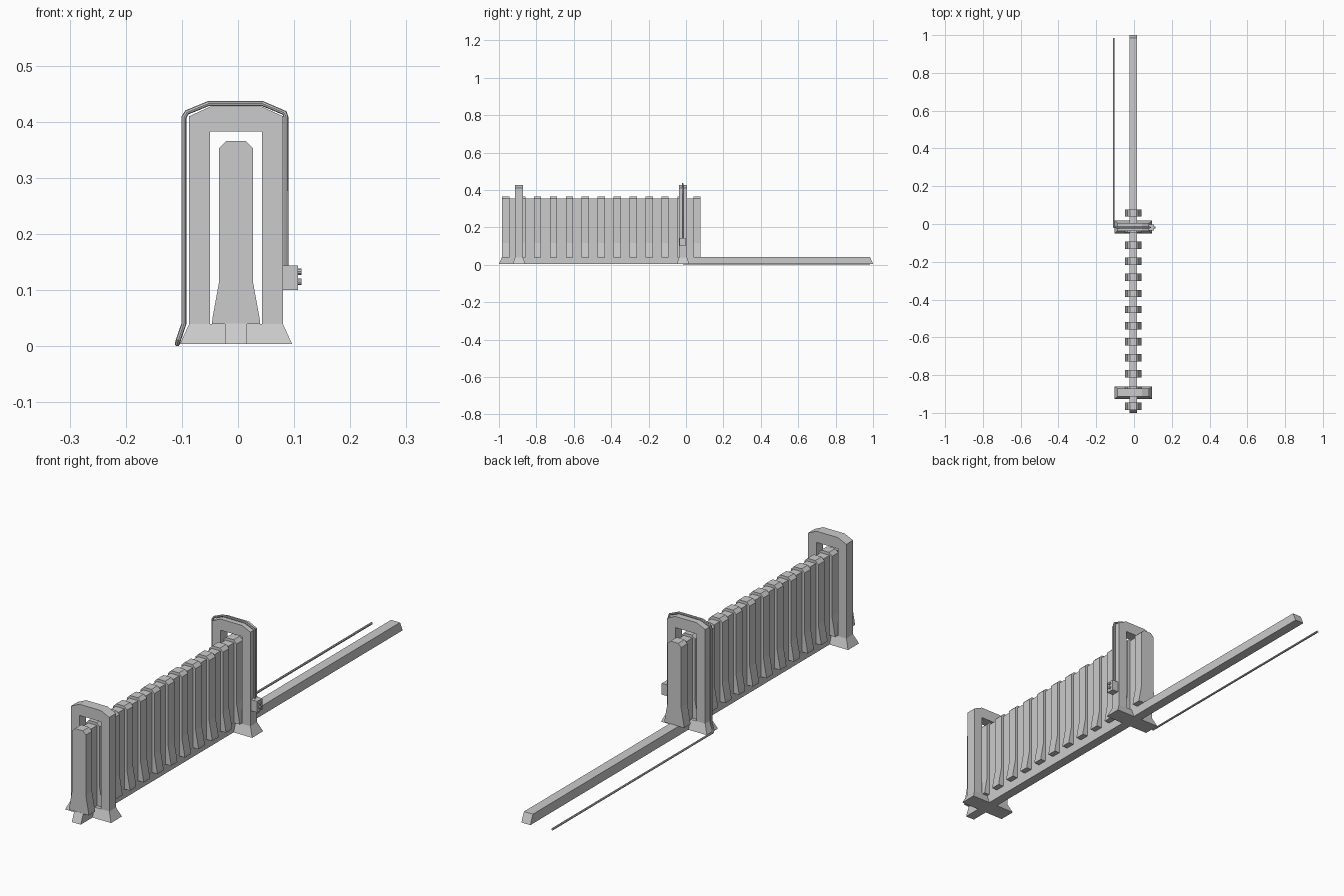
import bpy, bmesh

if "Cube" in bpy.data.objects:
    bpy.data.objects.remove(bpy.data.objects["Cube"])

CX = -0.0035          # shared centre line of barrier parts
FRAMES = (-0.893, -0.016)


def mesh_object(name, bm):
    bmesh.ops.recalc_face_normals(bm, faces=bm.faces)
    me = bpy.data.meshes.new(name)
    bm.to_mesh(me)
    bm.free()
    ob = bpy.data.objects.new(name, me)
    bpy.context.collection.objects.link(ob)
    return ob


def extrude_profile(name, half, y0, y1, closed_half=False):
    """Extrude a mirrored (x, z) half profile along y."""
    pts = [(CX + x, z) for x, z in half] + [(CX - x, z) for x, z in reversed(half)]
    bm = bmesh.new()
    face = bm.faces.new([bm.verts.new((x, y0, z)) for x, z in pts])
    out = bmesh.ops.extrude_face_region(bm, geom=[face])
    for v in out["geom"]:
        if isinstance(v, bmesh.types.BMVert):
            v.co.y = y1
    return mesh_object(name, bm)


def frustum(name, bottom, top):
    """Each end is (x0, x1, y0, y1, z)."""
    bm = bmesh.new()
    rings = []
    for x0, x1, y0, y1, z in (bottom, top):
        rings.append([bm.verts.new(p) for p in
                      ((x0, y0, z), (x1, y0, z), (x1, y1, z), (x0, y1, z))])
    for r in rings:
        bm.faces.new(r)
    for i in range(4):
        j = (i + 1) % 4
        bm.faces.new((rings[0][i], rings[0][j], rings[1][j], rings[1][i]))
    return mesh_object(name, bm)


# Long base rail with sloped ends
frustum("base_rail", (CX - .0195, CX + .0195, -1, 1, .004),
        (CX - .0195, CX + .0195, -.984, .984, .041))

# Thin core wall and the row of flared fins
frustum("core_wall", (CX - .019, CX + .019, -.975, .07, .04),
        (CX - .019, CX + .019, -.975, .07, .355))
fin = [(.043, .04), (.042, .05), (.03, .116), (.03, .353), (.017, .366)]
for i in range(13):
    y = -.964 + i * .0852
    extrude_profile(f"fin_{i + 1}", fin, y - .0195, y + .0195)

# Two arch frames with flared feet
arch = [(.0465, .04), (.0465, .383)]
outer = [(.0835, .04), (.0835, .41), (.0465, .427)]
for n, y in enumerate(FRAMES):
    loop = outer + [(-x, z) for x, z in reversed(outer)]
    loop += [(-x, z) for x, z in arch] + list(reversed(arch))
    bm = bmesh.new()
    f = bm.faces.new([bm.verts.new((CX + x, y - .021, z)) for x, z in loop])
    out = bmesh.ops.extrude_face_region(bm, geom=[f])
    for v in out["geom"]:
        if isinstance(v, bmesh.types.BMVert):
            v.co.y = y + .021
    mesh_object(f"arch_frame_{n + 1}", bm)
    frustum(f"frame_foot_{n + 1}",
            (CX - .1, CX + .1, y - .034, y + .034, .004),
            (CX - .0835, CX + .0835, y - .021, y + .021, .04))

# Junction box with two small plugs
yb = FRAMES[1] - .002
frustum("junction_box", (.079, .107, yb - .016, yb + .016, .1),
        (.079, .107, yb - .016, yb + .016, .144))
for i, z in enumerate((.115, .133)):
    bpy.ops.mesh.primitive_cylinder_add(vertices=10, radius=.006, depth=.008,
                                        location=(.109, yb, z), rotation=(0, 1.5708, 0))
    bpy.context.object.name = f"box_plug_{i + 1}"

# Cable over the arch and along the ground
path = [(.0855, yb, .14), (.0855, yb, .408), (.083, yb, .416), (.044, yb, .4325),
        (-.053, yb, .4325), (-.091, yb, .417), (-.0965, yb, .408), (-.0965, yb, .04),
        (-.106, yb, .012), (-.108, yb + .006, .0045), (-.108, .985, .0045)]
cu = bpy.data.curves.new("cable", "CURVE")
cu.dimensions = "3D"
cu.bevel_depth = .0045
cu.bevel_resolution = 2
cu.use_fill_caps = True
sp = cu.splines.new("POLY")
sp.points.add(len(path) - 1)
for p, co in zip(sp.points, path):
    p.co = (*co, 1)
cable = bpy.data.objects.new("cable", cu)
bpy.context.collection.objects.link(cable)
bpy.ops.object.select_all(action="DESELECT")
cable.select_set(True)
bpy.context.view_layer.objects.active = cable
bpy.ops.object.convert(target="MESH")
bpy.ops.object.shade_smooth_by_angle()
